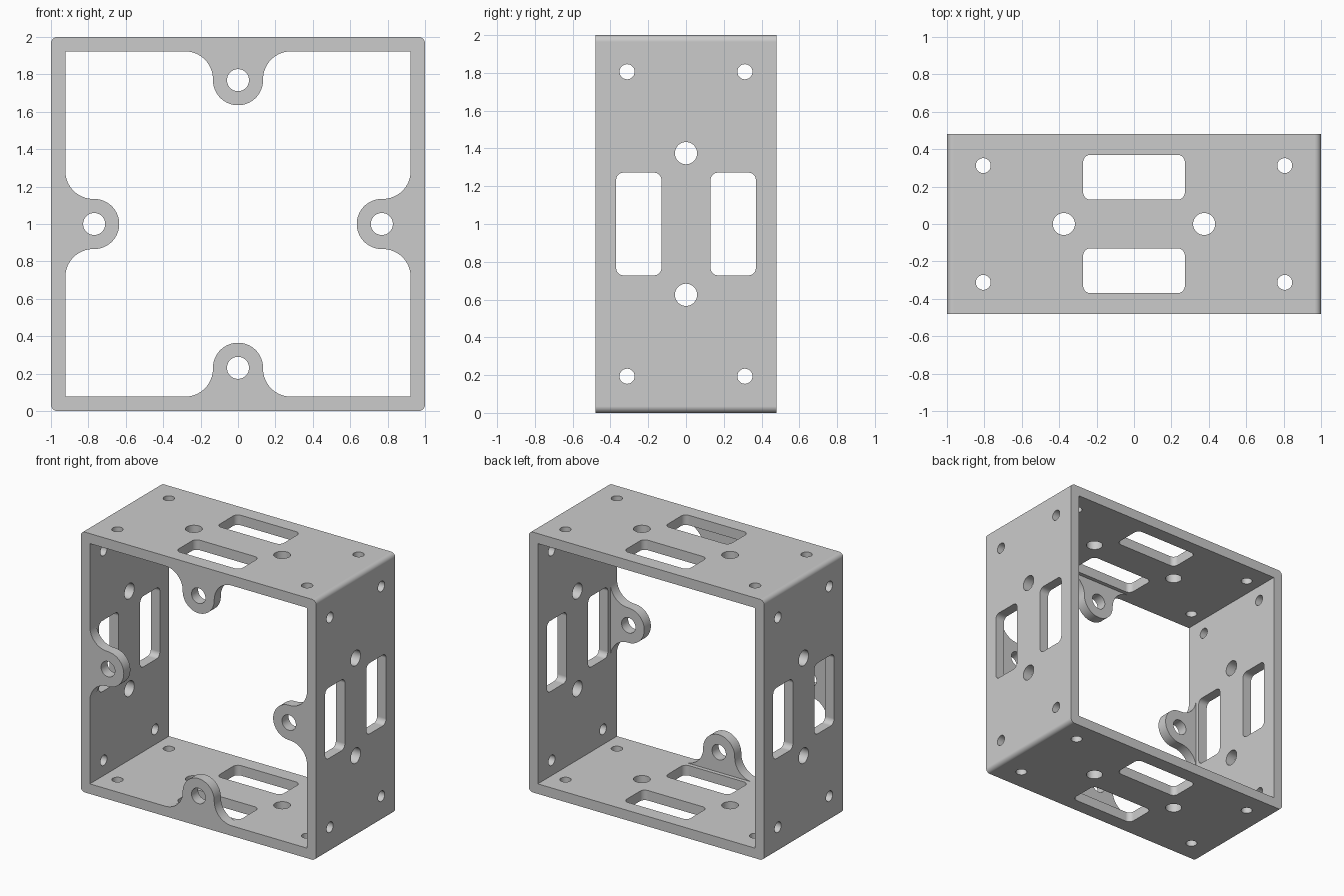
import bpy, bmesh, math
from mathutils import Matrix, Vector

cube = bpy.data.objects.get("Cube")
if cube:
    bpy.data.objects.remove(cube, do_unlink=True)

# Sizes
DEPTH, WALL, TAB_THICK = 0.48, 0.077, 0.08
INNER = 1 - WALL
CENTRE = Matrix.Translation((0, 0, 1))

grey = bpy.data.materials.new("plain_grey")
grey.use_nodes = True
colour = (0.6, 0.6, 0.6, 1)
grey.diffuse_color = colour
grey.node_tree.nodes["Principled BSDF"].inputs["Base Color"].default_value = colour


def arc(cx, cy, r, start, end, steps):
    """Points along an arc, angles in degrees."""
    angles = [math.radians(start + (end - start) * i / steps) for i in range(steps + 1)]
    return [(cx + r * math.cos(a), cy + r * math.sin(a)) for a in angles]


def circle(cx, cy, r, steps=40):
    return arc(cx, cy, r, 0, 360, steps)[:-1]


def rounded_rect(cx, cy, hx, hy, r, steps=8):
    points = []
    for i, (sx, sy) in enumerate([(1, 1), (-1, 1), (-1, -1), (1, -1)]):
        points += arc(cx + sx * (hx - r), cy + sy * (hy - r), r, i * 90, i * 90 + 90, steps)
    return points


def add_prism(bm, outline, low, high, matrix):
    """Extrude a flat outline between two heights along the local z axis."""
    bottom = [bm.verts.new(matrix @ Vector((x, y, low))) for x, y in outline]
    top = [bm.verts.new(matrix @ Vector((x, y, high))) for x, y in outline]
    bm.faces.new(bottom[::-1])
    bm.faces.new(top)
    for i in range(len(outline)):
        j = (i + 1) % len(outline)
        bm.faces.new((bottom[i], bottom[j], top[j], top[i]))


def make_object(name, bm):
    bmesh.ops.recalc_face_normals(bm, faces=bm.faces)
    mesh = bpy.data.meshes.new(name)
    bm.to_mesh(mesh)
    bm.free()
    mesh.materials.append(grey)
    obj = bpy.data.objects.new(name, mesh)
    bpy.context.collection.objects.link(obj)
    return obj


def select_only(obj):
    bpy.ops.object.select_all(action='DESELECT')
    obj.select_set(True)
    bpy.context.view_layer.objects.active = obj


def cut(obj, bm):
    cutter = make_object("cutter", bm)
    cutter.hide_render = True
    mod = obj.modifiers.new("cut", 'BOOLEAN')
    mod.operation, mod.solver, mod.object = 'DIFFERENCE', 'EXACT', cutter
    select_only(obj)
    bpy.ops.object.modifier_apply(modifier=mod.name)
    bpy.data.objects.remove(cutter, do_unlink=True)


def finish(obj):
    select_only(obj)
    bpy.ops.object.shade_smooth_by_angle(angle=math.radians(30))
    mod = obj.modifiers.new("flat_walls", 'WEIGHTED_NORMAL')
    mod.keep_sharp = True


# Maps outline x, y to model x, z, with extrusion running towards the front
upright = CENTRE @ Matrix.Rotation(math.pi / 2, 4, 'X')

# Square frame with rounded outer corners
bm = bmesh.new()
add_prism(bm, rounded_rect(0, 0, 1, 1, 0.035), -DEPTH, DEPTH, upright)
frame = make_object("square_frame", bm)
bm = bmesh.new()
square = [(-INNER, -INNER), (INNER, -INNER), (INNER, INNER), (-INNER, INNER)]
add_prism(bm, square, -1, 1, upright)
cut(frame, bm)

# Slots and holes through each of the four walls
wall_holes = []
for s in (-1, 1):
    wall_holes.append(rounded_rect(0, s * 0.25, 0.272, 0.12, 0.04))
    wall_holes.append(circle(s * 0.375, 0, 0.059))
    for t in (-1, 1):
        wall_holes.append(circle(s * 0.806, t * 0.312, 0.04))
bm = bmesh.new()
turns = [Matrix.Rotation(i * math.pi / 2, 4, 'Y') for i in range(4)]
for turn in turns:
    for outline in wall_holes:
        add_prism(bm, outline, INNER - 0.05, 1.05, CENTRE @ turn)
cut(frame, bm)
finish(frame)

# Mounting tabs: round lug with filleted root, flush with the front
LUG, R_LUG, FILLET = 0.769, 0.134, 0.149
side = R_LUG + FILLET
tab_outline = (arc(side, INNER - FILLET, FILLET, 90, 180, 16)
               + arc(0, LUG, R_LUG, 0, -180, 32)
               + arc(-side, INNER - FILLET, FILLET, 0, 90, 16))
for name, turn in zip(("top", "left", "bottom", "right"), turns):
    place = CENTRE @ turn @ Matrix.Rotation(math.pi / 2, 4, 'X')
    bm = bmesh.new()
    add_prism(bm, tab_outline, DEPTH - TAB_THICK, DEPTH, place)
    tab = make_object(name + "_mounting_tab", bm)
    bm = bmesh.new()
    add_prism(bm, circle(0, LUG, 0.059), 0, 1, place)
    cut(tab, bm)
    finish(tab)
